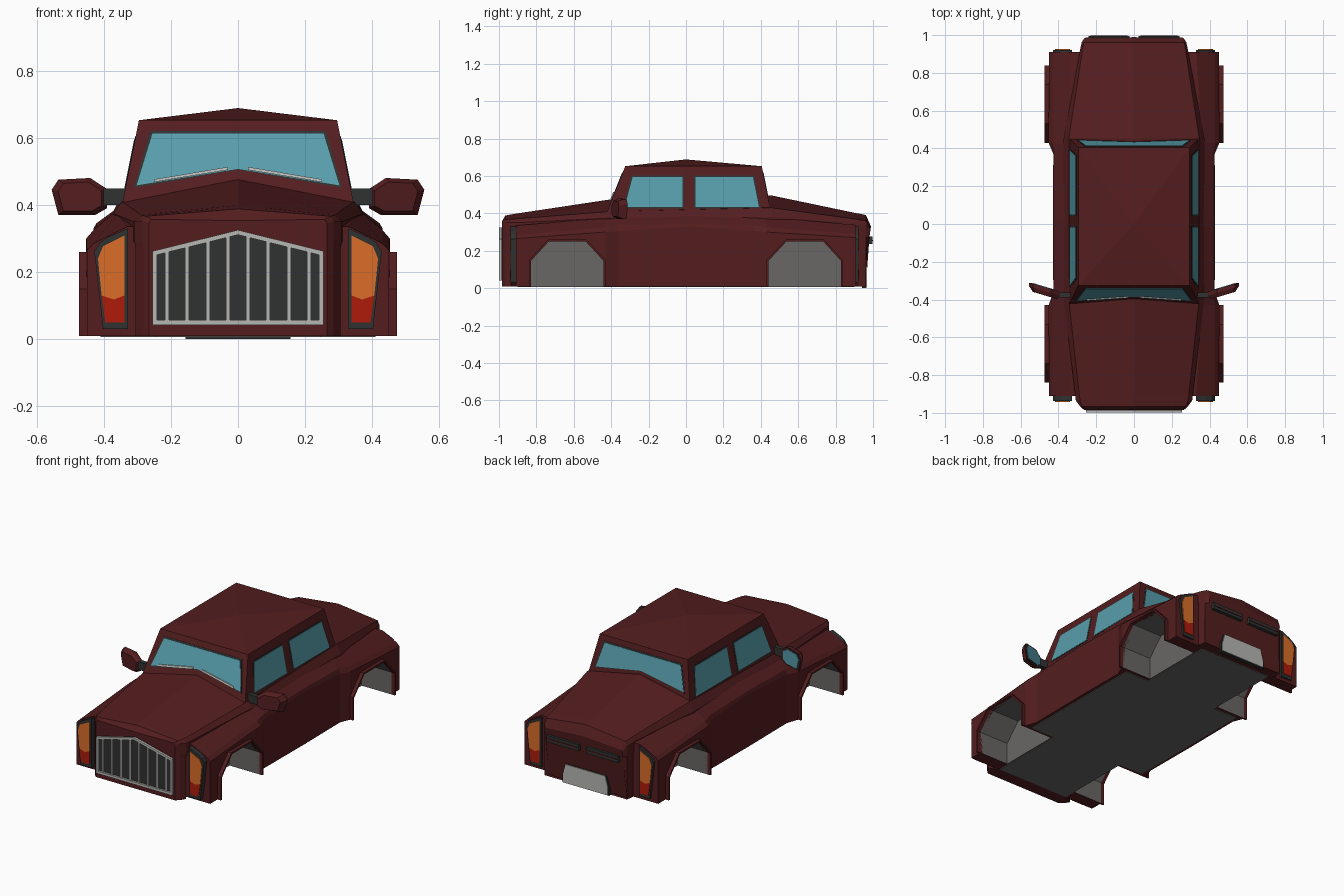
import bpy, bmesh

if "Cube" in bpy.data.objects:
    bpy.data.objects.remove(bpy.data.objects["Cube"])


def mat(name, r, g, b):
    m = bpy.data.materials.new(name)
    m.diffuse_color = (r, g, b, 1)
    m.use_nodes = True
    m.node_tree.nodes["Principled BSDF"].inputs["Base Color"].default_value = m.diffuse_color
    return m


RED = mat("maroon paint", .088, .0125, .0135)
GLASS = mat("teal glass", .095, .34, .41)
DARK = mat("dark trim", .030, .031, .031)
WELL = mat("underbody grey", .14, .135, .13)
CHROME = mat("light metal", .47, .47, .46)
ORANGE = mat("orange lens", .70, .155, .022)
LENS = mat("red lens", .42, .011, .003)


def loft(name, rings, m, mirror=False):
    """Skin a list of equal-length closed rings, cap both ends."""
    bm = bmesh.new()
    for s in ((1, -1) if mirror else (1,)):
        vs = [[bm.verts.new((s * x, y, z)) for x, y, z in r] for r in rings]
        n = len(rings[0])
        for a, b in zip(vs, vs[1:]):
            for i in range(n):
                j = (i + 1) % n
                bm.faces.new((a[i], a[j], b[j], b[i]))
        bm.faces.new(vs[0])
        bm.faces.new(vs[-1])
    bmesh.ops.recalc_face_normals(bm, faces=bm.faces)
    me = bpy.data.meshes.new(name)
    bm.to_mesh(me)
    bm.free()
    me.materials.append(m)
    ob = bpy.data.objects.new(name, me)
    bpy.context.collection.objects.link(ob)
    return ob


def prism_y(name, pts, y0, y1, m, mirror=False):
    return loft(name, [[(x, y, z) for x, z in pts] for y in (y0, y1)], m, mirror)


def grow(pts, f, g=None):
    g = f if g is None else g
    cx = sum(p[0] for p in pts) / len(pts)
    cz = sum(p[1] for p in pts) / len(pts)
    return [(cx + (x - cx) * f, cz + (z - cz) * g) for x, z in pts]


def margin(pts, d):
    """Grow a shape by about d on every side."""
    w, h = (max(p[i] for p in pts) - min(p[i] for p in pts) for i in (0, 1))
    return grow(pts, 1 + 2 * d / w, 1 + 2 * d / h)


def box(name, x0, x1, y0, y1, z0, z1, m, mirror=False):
    return prism_y(name, [(x0, z0), (x1, z0), (x1, z1), (x0, z1)], y0, y1, m, mirror)


# --- central body: nose, bonnet, boot (half sections swept along y)
def section(y, x, z_side, x_edge, z_edge, z_mid, tilt=0, low=.245):
    half = [(low, .01), (low, .27), (x, .29), (x, z_side), (x_edge, z_edge)]
    pts = half + [(0, z_mid)] + [(-a, b) for a, b in reversed(half)]
    return [(a, y + tilt * (b - .31), b) for a, b in pts]


loft("central_body", [
    section(-.984, .265, .345, .258, .357, .353, low=.265),
    section(-.966, .285, .352, .275, .366, .388, low=.285),
    section(-.935, .308, .350, .285, .369, .394, low=.305),
    section(-.905, .311, .350, .29, .371, .399),
    section(-.40, .372, .375, .345, .41, .475),
    section(.455, .372, .38, .345, .43, .496),
    section(.905, .288, .347, .275, .37, .402),
    section(.915, .287, .346, .275, .368, .40, low=.285),
    section(.962, .277, .335, .265, .36, .391, low=.277),
    section(.986, .262, .302, .255, .314, .33, .14, low=.26)], RED)


# --- fenders and doors
def side(y, xo, z1, xs, z2, xi, z3):
    return [(a, y, b) for a, b in
            [(.24, .01), (xo, .01), (xo, z1), (xs, z2), (xi, z3), (.24, z3)]]


fenders = loft("fenders_and_doors", [
    side(-.91, .45, .265, .43, .285, .33, .335),
    side(-.43, .452, .30, .43, .325, .36, .375),
    side(-.36, .427, .305, .42, .335, .36, .385),
    side(.02, .43, .33, .422, .345, .36, .39),
    side(.37, .427, .305, .42, .335, .36, .385),
    side(.43, .452, .30, .43, .325, .36, .38),
    side(.91, .45, .27, .43, .29, .33, .338)], RED, True)


# --- wheel arches: outer lip prisms and a cutter for the wells
def arch(c, g, zb):
    return [(c - .195 - g, zb), (c - .195 - g, .145 + g * .5), (c - .098 - g * .5, .25 + g),
            (c + .098 + g * .5, .25 + g), (c + .195 + g, .145 + g * .5), (c + .195 + g, zb)]


def prism_x(name, pts, x0, x1, m):
    return loft(name, [[(x, y, z) for y, z in pts] for x in (x0, x1)], m, True)


cutters, lips = [], []
for word, c in (("front", -.635), ("rear", .635)):
    lips.append(prism_x(word + "_arch_lip", arch(c, .01, .01), .435, .473, RED))
    k = prism_x(word + "_well_cutter", arch(c, 0, -.05), .25, .6, WELL)
    k.hide_render = True
    cutters.append(k)


def cut(ob, tools):
    for t in tools:
        b = ob.modifiers.new("well", 'BOOLEAN')
        b.operation = 'DIFFERENCE'
        b.solver = 'EXACT'
        b.object = t
    dg = bpy.context.evaluated_depsgraph_get()
    me = bpy.data.meshes.new_from_object(ob.evaluated_get(dg))
    ob.modifiers.clear()
    ob.data = me
    me.materials.clear()
    me.materials.append(RED)
    me.materials.append(WELL)
    # well surfaces: inside the arch volume, inboard of the outer skin
    for p in me.polygons:
        x, y, z = p.center
        inside = .248 < abs(x) < .44 and abs(abs(y) - .635) < .2 and .02 < z < .256
        p.material_index = 1 if inside else 0


cut(fenders, cutters)
for lip, k in zip(lips, cutters):
    cut(lip, [k])
for k in cutters:
    bpy.data.objects.remove(k)

# --- underside
box("floor_plate", -.246, .246, -.90, .90, .006, .012, WELL)
box("floor_side", .246, .41, -.42, .42, .006, .012, WELL, True)


# --- cabin: tapered box with a low pyramid roof
def rect(x, y0, y1, z):
    return [(-x, y0, z), (x, y0, z), (x, y1, z), (-x, y1, z)]


loft("cabin", [rect(.353, -.441, .463, .362), rect(.295, -.325, .405, .652),
               rect(.002, -.002, .002, .688)], RED)


def on_front(d):
    return lambda a, z: (a, -.325 - (.652 - z) * .4 - d, z)


def on_rear(d):
    return lambda a, z: (a, .405 + (.652 - z) * .2 + d, z)


def on_side(d):
    return lambda a, z: (.295 + (.652 - z) * .2 + d, a, z)


def pane(name, pts, place, m, d, mirror=False):
    return loft(name, [[place(e)(a, z) for a, z in pts] for e in (d - .006, d)], m, mirror)


screen = [(-.255, .612), (.255, .612), (.302, .458), (0, .507), (-.302, .458)]
back = [(-.255, .612), (.255, .612), (.295, .468), (0, .516), (-.295, .468)]
win_f = [(-.328, .435), (-.018, .435), (-.018, .595), (-.285, .595)]
win_r = [(.05, .435), (.39, .435), (.358, .595), (.05, .595)]
for name, pts, place, mir in (("windscreen", screen, on_front, False),
                              ("rear_window", back, on_rear, False),
                              ("front_door_window", win_f, on_side, True),
                              ("rear_door_window", win_r, on_side, True)):
    pane(name + "_trim", margin(pts, .008), place, DARK, .0015, mir)
    pane(name, pts, place, GLASS, .003, mir)
pane("wiper", [(.03, .504), (.25, .468), (.25, .476), (.03, .513)], on_front, CHROME, .009, True)

# --- grille: dark back, light frame and bars
outline = [(-.255, .042), (.255, .042), (.255, .262), (0, .325), (-.255, .262)]
inner = [(-.241, .057), (.241, .057), (.241, .251), (0, .311), (-.241, .251)]
prism_y("grille_back", outline, -.987, -.97, DARK)
for i in range(5):
    j = (i + 1) % 5
    prism_y("grille_frame", [outline[i], outline[j], inner[j], inner[i]], -.999, -.975, CHROME)
for x in (.03, .09, .152, .212):
    top = .314 - x * .247
    prism_y("grille_bar", [(x - .006, .05), (x + .006, .05), (x + .006, top), (x - .006, top)],
            -.995, -.98, CHROME, True)

# --- lamp clusters, front and rear
housing = [(.328, .03), (.402, .03), (.428, .262), (.412, .287), (.385, .305), (.328, .33)]
upper = [(.338, .13), (.37, .118), (.406, .13), (.417, .24), (.402, .277), (.338, .309)]
lower = [(.338, .05), (.395, .05), (.406, .13), (.37, .118), (.338, .13)]
for word, y, s in (("front", -.938, -1), ("rear", .922, 1)):
    prism_y(word + "_lamp_housing", housing, y, y - s * .04, DARK, True)
    prism_y(word + "_orange_lens", upper, y + s * .004, y - s * .004, ORANGE, True)
    prism_y(word + "_red_lens", lower, y + s * .004, y - s * .004, LENS, True)

# --- tail vents and number plate
box("tail_vent", .025, .24, .965, .996, .235, .275, DARK, True)
box("tail_vent_slat", .035, .23, .99, .999, .252, .258, RED, True)
plate = [(-.157, 0), (.157, 0), (.157, .05), (.138, .118), (-.138, .118), (-.157, .05)]
prism_y("number_plate_frame", plate, .94, .963, DARK)
prism_y("number_plate", grow(plate, .96), .958, .967, CHROME)

# --- door mirrors, swept back towards the tips
head = [(.39, .39), (.425, .37), (.535, .37), (.555, .445), (.535, .475), (.44, .48), (.39, .447)]


def swept(pts, d):
    return [(x, -.385 + (x - .39) * .3 + d, z) for x, z in pts]


loft("mirror_head", [swept(grow(head, .78), -.018), swept(head, .006), swept(head, .024)], RED, True)
loft("mirror_rim", [swept(grow(head, .93), .02), swept(grow(head, .93), .026)], DARK, True)
loft("mirror_glass", [swept(grow(head, .8), .022), swept(grow(head, .8), .029)], GLASS, True)
box("mirror_arm", .325, .40, -.39, -.362, .40, .448, DARK, True)
